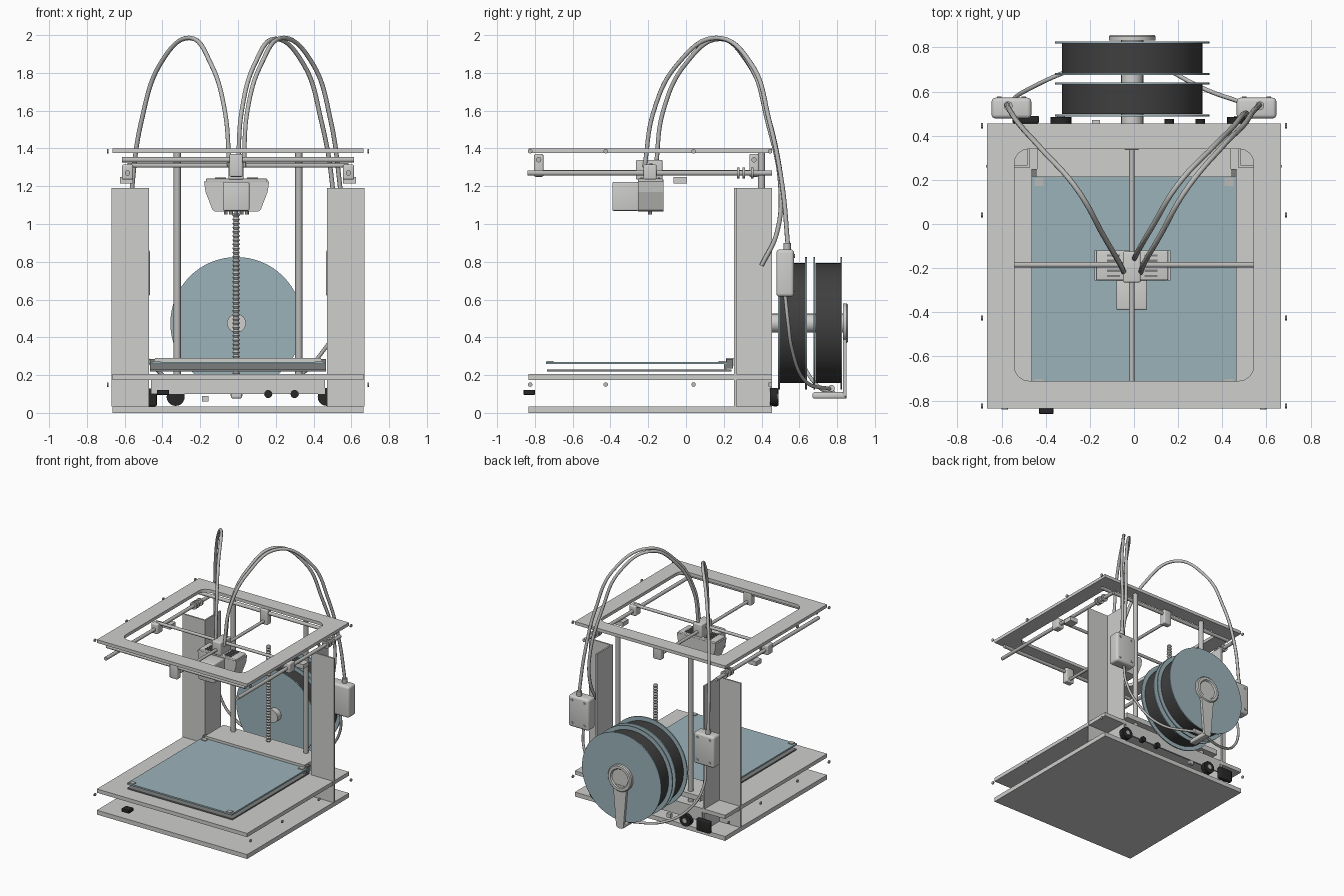
import bpy, bmesh, math
from mathutils import Vector

cube = bpy.data.objects.get("Cube")
if cube:
    bpy.data.objects.remove(cube, do_unlink=True)


def material(name, r, g, b):
    m = bpy.data.materials.new(name)
    m.use_nodes = True
    m.diffuse_color = (r, g, b, 1)
    node = next(n for n in m.node_tree.nodes if n.type == 'BSDF_PRINCIPLED')
    node.inputs["Base Color"].default_value = (r, g, b, 1)
    return m


LIGHT = material("light grey", .62, .62, .61)
STEEL = material("steel grey", .5, .5, .49)
BLUE = material("pale blue", .33, .45, .49)
MID = material("mid grey", .2, .21, .21)
DARK = material("charcoal", .05, .05, .05)
BLACK = material("black", .02, .02, .02)


def add_object(name, bm, mat, smooth=False):
    mesh = bpy.data.meshes.new(name)
    bmesh.ops.recalc_face_normals(bm, faces=bm.faces)
    bm.to_mesh(mesh)
    bm.free()
    mesh.materials.append(mat)
    ob = bpy.data.objects.new(name, mesh)
    bpy.context.collection.objects.link(ob)
    if smooth:
        select(ob)
        bpy.ops.object.shade_smooth_by_angle(angle=math.radians(35))
    return ob


def select(ob):
    bpy.ops.object.select_all(action='DESELECT')
    ob.select_set(True)
    bpy.context.view_layer.objects.active = ob


def box(name, x, y, z, mat=LIGHT, bevel=0, axis=None):
    """Box from (min, max) ranges; bevels all edges, or those along one axis."""
    bm = bmesh.new()
    bmesh.ops.create_cube(bm, size=1)
    for v in bm.verts:
        v.co = [r[0] + (c + .5) * (r[1] - r[0]) for c, r in zip(v.co, (x, y, z))]
    if bevel:
        edges = [e for e in bm.edges if axis is None or
                 abs((e.verts[0].co - e.verts[1].co).normalized()[axis]) > .9]
        bmesh.ops.bevel(bm, geom=edges, offset=bevel, segments=4, profile=.5, affect='EDGES')
    return add_object(name, bm, mat, bool(bevel))


def lathe(name, start, axis, profile, mat, steps=24):
    """Solid of revolution; profile is (radius, distance along the axis)."""
    bm = bmesh.new()
    turn = Vector((0, 0, 1)).rotation_difference(Vector(axis).normalized())
    rings = []
    for r, h in profile:
        ring = []
        for i in range(steps):
            a = math.tau * i / steps
            ring.append(bm.verts.new(Vector(start) + turn @ Vector((r * math.cos(a), r * math.sin(a), h))))
        rings.append(ring)
    for a, b in zip(rings, rings[1:]):
        for i in range(steps):
            j = (i + 1) % steps
            bm.faces.new((a[i], a[j], b[j], b[i]))
    bm.faces.new(rings[0])
    bm.faces.new(rings[-1])
    return add_object(name, bm, mat, True)


def rod(name, p, q, r, mat=STEEL, steps=16):
    d = Vector(q) - Vector(p)
    return lathe(name, p, d, [(r, 0), (r, d.length)], mat, steps)


def tube(name, points, r=.012):
    cu = bpy.data.curves.new(name, 'CURVE')
    cu.dimensions = '3D'
    cu.bevel_depth, cu.bevel_resolution, cu.use_fill_caps = r, 2, True
    sp = cu.splines.new('BEZIER')
    sp.bezier_points.add(len(points) - 1)
    for bp, co in zip(sp.bezier_points, points):
        bp.co = co
        bp.handle_left_type = bp.handle_right_type = 'AUTO'
    cu.materials.append(STEEL)
    ob = bpy.data.objects.new(name, cu)
    bpy.context.collection.objects.link(ob)
    select(ob)
    bpy.ops.object.convert(target='MESH')


def prism(name, outline, y, mat=LIGHT):
    """Extrude an (x, z) outline along y."""
    bm = bmesh.new()
    face = bm.faces.new([bm.verts.new((px, y[0], pz)) for px, pz in outline])
    new = bmesh.ops.extrude_face_region(bm, geom=[face])
    bmesh.ops.translate(bm, vec=(0, y[1] - y[0], 0),
                        verts=[v for v in new["geom"] if isinstance(v, bmesh.types.BMVert)])
    return add_object(name, bm, mat)


# Plates and top frame
W, DEPTH = (-.665, .665), (-.835, .455)
box("base_plate", W, DEPTH, (0, .035))
box("deck_plate", W, DEPTH, (.175, .205))
frame = box("top_frame", W, DEPTH, (1.375, 1.4))
cutter = box("frame_cutter", (-.542, .542), (-.71, .34), (1.3, 1.5), LIGHT, .065, 2)
cutter.hide_render = True
mod = frame.modifiers.new("opening", 'BOOLEAN')
mod.operation, mod.object, mod.solver = 'DIFFERENCE', cutter, 'EXACT'
select(frame)
bpy.ops.object.modifier_apply(modifier=mod.name)
bpy.data.objects.remove(cutter, do_unlink=True)

# Angle columns, z rods, y rods and their fittings on both sides
for s, side in ((1, "left"), (-1, "right")):
    def span(a, b):
        return tuple(sorted((s * a, s * b)))
    box(side + "_column_front", span(.47, .67), (.255, .267), (.035, 1.19))
    box(side + "_column_inner", span(.47, .482), (.255, .455), (.035, 1.19))
    rod(side + "_lift_rod", (s * .322, .4, .205), (s * .322, .4, 1.375), .019)
    rod(side + "_y_rod", (s * .585, -.84, 1.27), (s * .585, .455, 1.27), .014)
    box(side + "_slider", span(.555, .615), (-.225, -.155), (1.235, 1.315), LIGHT, .01)
    box(side + "_belt_clip", span(.555, .625), (-.065, .005), (1.215, 1.25))
    for y in (.27, .3, .345):
        rod(side + "_pulley", (s * .585, y, 1.27), (s * .585, y + .012, 1.27), .03)
    for y in (-.825, -.425, .04, .445):
        for z in (.15, 1.385):
            rod(side + "_screw", (s * .685, y, z), (s * .694, y, z), .012, STEEL, 10)
    # Feeder box with its lid seam and top fitting
    box(side + "_feeder", span(.465, .645), (.478, .572), (.615, .865), LIGHT, .018)
    rod(side + "_feeder_fitting", (s * .57, .535, .86), (s * .57, .535, .9), .02)
    for x in (.5, .61):
        for z in (.65, .83):
            rod(side + "_feeder_bolt", (s * x, .57, z), (s * x, .577, z), .01, STEEL, 8)
    box(side + "_bed_bracket", span(.44, .465), (.215, .25), (.235, .285), MID)

# Gantry cross rods
for y, end in ((-.78, "front"), (.36, "back")):
    rod(end + "_x_rod", (-.615, y, 1.34), (.615, y, 1.34), .014)
    box(end + "_y_slider", (-.045, .025), (y - .025, y + .025), (1.25, 1.37), LIGHT, .008)
rod("cross_rod_x", (-.585, -.185, 1.31), (.585, -.185, 1.31), .012)
rod("cross_rod_y", (-.01, -.78, 1.275), (-.01, .36, 1.275), .012)

# Ridged lead screw
ridges = [(.02 if i % 2 else .013, .011 * i) for i in range(79)]
lathe("lead_screw", (-.01, .4, .2), (0, 0, 1), ridges, STEEL, 12)

# Print bed
box("bed_glass", (-.465, .465), (-.74, .215), (.258, .27), BLUE)
box("bed_support", (-.465, .465), (-.735, .24), (.22, .23), MID)
box("bed_back_wall", (-.465, .465), (.2, .215), (.228, .26), MID)
box("bed_carriage", (-.44, .44), (.212, .445), (.25, .29))
for x in (-.43, .43):
    for y in (-.72, .19):
        box("bed_clip", (x - .02, x + .02), (y - .018, y + .018), (.268, .276), STEEL)

# Print head
prism("head_shell", [(-.18, 1.225), (-.172, 1.17), (-.135, 1.075), (-.12, 1.065),
                     (.105, 1.065), (.12, 1.075), (.157, 1.17), (.165, 1.225)], (-.255, -.12))
box("head_fan", (-.08, .06), (-.39, -.25), (1.07, 1.222), LIGHT, .008)
box("head_cover", (-.17, .155), (-.255, -.12), (1.222, 1.24), LIGHT, .006)
box("head_block", (-.05, .03), (-.265, -.125), (1.235, 1.34), LIGHT, .008)
for s in (-1, 1):
    for i in range(5):
        y = -.235 + i * .023
        x = -.008 + s * .085
        box("head_vent", (x - .03, x + .03), (y - .005, y + .005), (1.238, 1.246), MID)
for i in range(5):
    x = -.065 + i * .028
    rod("nozzle", (x, -.19, 1.05), (x, -.19, 1.068), .01, STEEL, 8)

# Guide tubes from the head to the feeders, and a cable into the column
tube("right_guide_tube", [(-.045, -.22, 1.3), (-.07, -.17, 1.6), (-.14, -.05, 1.84), (-.26, .16, 1.985),
                          (-.41, .33, 1.85), (-.51, .44, 1.55), (-.56, .51, 1.2), (-.575, .54, .88)])
tube("left_guide_tube", [(.03, -.22, 1.3), (.05, -.17, 1.6), (.12, -.05, 1.84), (.24, .16, 1.985),
                         (.4, .35, 1.84), (.49, .44, 1.55), (.54, .51, 1.2), (.57, .54, .88)])
tube("head_cable", [(0, -.16, 1.3), (.02, -.12, 1.6), (.09, 0, 1.85), (.2, .18, 1.98),
                    (.35, .34, 1.84), (.44, .43, 1.55), (.5, .5, 1.2), (.51, .48, .95), (.5, .4, .78)])

# Spools
CX, CZ = -.008, .475
for y, name in ((.488, "inner"), (.675, "outer")):
    rod(name + "_filament", (CX, y + .01, CZ), (CX, y + .144, CZ), .318, DARK, 64)
    for fy in (y, y + .143):
        rod(name + "_flange", (CX, fy, CZ), (CX, fy + .009, CZ), .35, BLUE, 64)
rod("spool_axle", (CX, .44, CZ), (CX, .84, CZ), .05, LIGHT, 24)

# Spool holder arm with raised ring
lathe("holder_ring", (CX, .83, CZ), (0, 1, 0),
      [(.105, 0), (.105, .02), (.098, .027), (.078, .027), (.07, .016), (.01, .016)], LIGHT, 40)
prism("holder_arm", [(CX - .06, .42), (CX + .06, .42), (CX + .032, .09), (CX + .015, .075),
                     (CX - .015, .075), (CX - .032, .09)], (.83, .85))
box("holder_foot", (CX - .03, CX + .03), (.67, .85), (.075, .11), LIGHT, .012)
rod("filament_guide", (CX - .07, .77, .13), (CX + .07, .77, .13), .018, LIGHT)

# Filament feeds from the spools to the feeders
tube("left_feed", [(.54, .525, .62), (.53, .54, .48), (.46, .56, .34), (.28, .63, .17), (.04, .77, .125)], .01)
tube("right_feed", [(-.54, .525, .62), (-.55, .56, .45), (-.46, .62, .26), (-.28, .7, .14), (-.04, .78, .11)], .01)

# Rear panel, sockets and front knob
box("rear_panel", (-.46, .46), (.443, .455), (.1, .178))
box("power_socket", (-.55, -.43), (.455, .49), (.035, .13), BLACK, .008)
for x in (-.33, .47):
    rod("rear_fan", (x, .445, .085), (x, .485, .085), .048, BLACK, 20)
    rod("fan_hub", (x, .485, .085), (x, .49, .085), .018, STEEL, 12)
for x in (.16, .3):
    rod("rear_knob", (x, .44, .1), (x, .475, .1), .022, BLACK, 12)
box("rear_switch", (-.19, -.155), (.445, .47), (.06, .09))
box("front_knob", (-.43, -.365), (-.86, -.8), (.095, .122), BLACK, .004)
